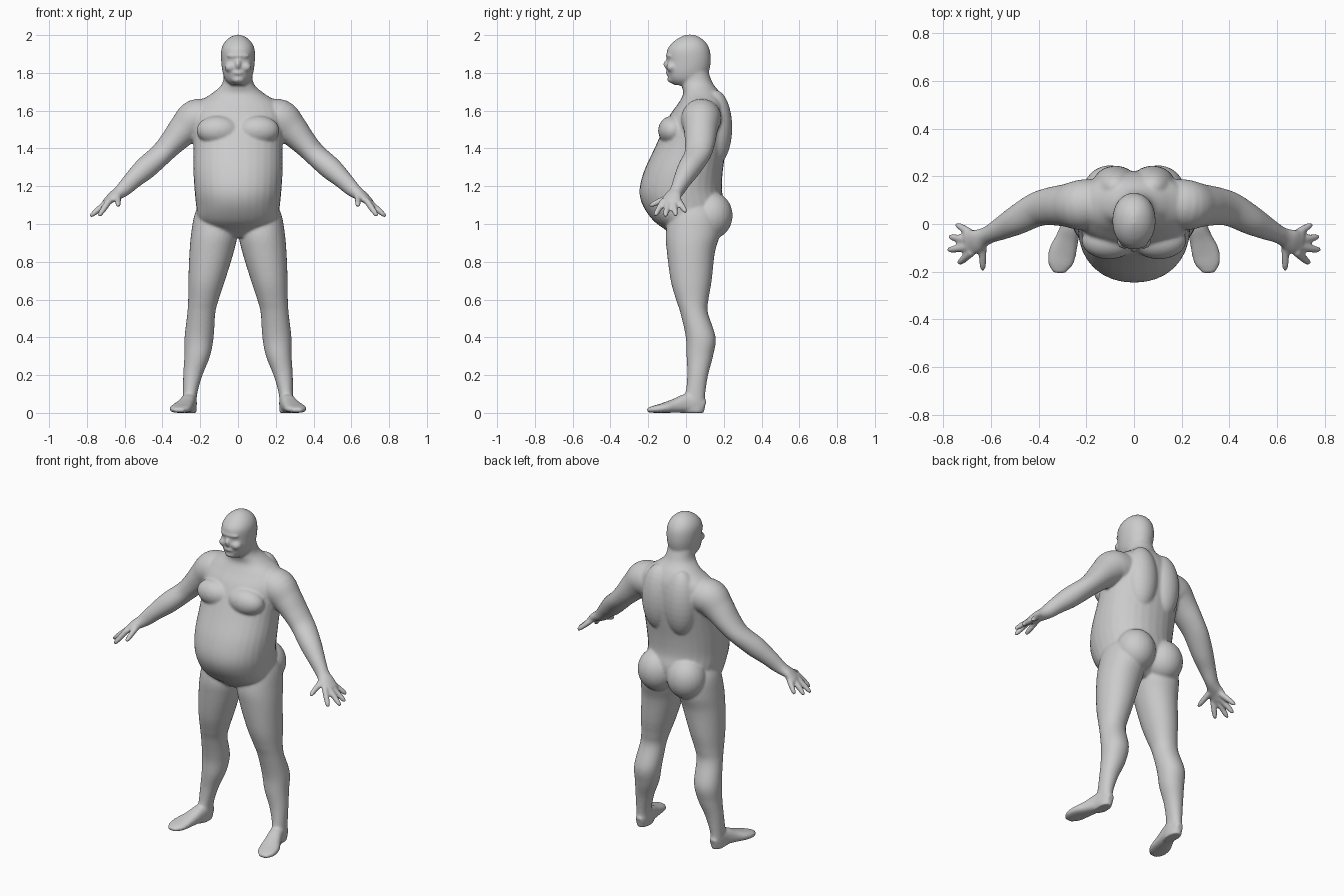
import bpy, bmesh
from math import sin, cos, tau, copysign
from mathutils import Vector, Matrix

bm = bmesh.new()


def smooth_rows(rows, steps=5):
    """Catmull-Rom interpolation through rows of numbers."""
    out = []
    for i in range(len(rows) - 1):
        p0, p1, p2 = rows[max(i - 1, 0)], rows[i], rows[i + 1]
        p3 = rows[min(i + 2, len(rows) - 1)]
        for k in range(steps):
            t = k / steps
            out.append([0.5 * (2 * b + (c - a) * t + (2 * a - 5 * b + 4 * c - d) * t * t
                               + (3 * b - a - 3 * c + d) * t ** 3)
                        for a, b, c, d in zip(p0, p1, p2, p3)])
    return out + [list(rows[-1])]


def loft(rows, side=1, upright=False, power=2.0, n=32):
    """Closed tube through rows (x, y, z, half width, half depth)."""
    rows = smooth_rows(rows)
    pts = [Vector(r[:3]) for r in rows]
    rings = []
    for i, r in enumerate(rows):
        u, v = Vector((1, 0, 0)), Vector((0, 1, 0))
        if not upright:
            t = (pts[min(i + 1, len(pts) - 1)] - pts[max(i - 1, 0)]).normalized()
            u = Vector((0, 0, 1)).cross(t).normalized()
            v = t.cross(u)
        ring = []
        for k in range(n):
            c, s = cos(tau * k / n), sin(tau * k / n)
            c = copysign(abs(c) ** (2 / power), c)
            s = copysign(abs(s) ** (2 / power), s)
            p = pts[i] + u * (r[3] * c) + v * (r[4] * s)
            ring.append(bm.verts.new((p.x * side, p.y, p.z)))
        rings.append(ring)
    for a, b in zip(rings, rings[1:]):
        for k in range(n):
            bm.faces.new((a[k], a[(k + 1) % n], b[(k + 1) % n], b[k]))
    bm.faces.new(rings[0])
    bm.faces.new(rings[-1])


def column(rows, side=1, power=2.0):
    """Upright loft from rows (z, centre x, half width, front y, back y)."""
    loft([(x, (f + b) / 2, z, w, (b - f) / 2) for z, x, w, f, b in rows],
         side, True, power)


def ball(centre, radii):
    m = Matrix.Translation(centre) @ Matrix.Diagonal((*radii, 1))
    bmesh.ops.create_uvsphere(bm, u_segments=24, v_segments=16, radius=1, matrix=m)


# torso and neck
column([(.93, 0, .09, -.06, .10), (.97, 0, .16, -.11, .15), (1.02, 0, .21, -.175, .19),
        (1.10, 0, .222, -.23, .205), (1.18, 0, .23, -.246, .19), (1.28, 0, .236, -.222, .195),
        (1.40, 0, .236, -.167, .212), (1.50, 0, .242, -.122, .222), (1.58, 0, .245, -.083, .22),
        (1.64, 0, .215, -.04, .21), (1.69, 0, .14, -.015, .185), (1.74, 0, .085, -.025, .145),
        (1.80, 0, .075, -.03, .12)], power=2.15)

# head
column([(1.735, 0, .035, -.06, .03), (1.76, 0, .066, -.087, .10), (1.80, 0, .081, -.1, .12),
        (1.86, 0, .089, -.1, .131), (1.92, 0, .089, -.1, .126), (1.96, 0, .073, -.072, .106),
        (1.987, 0, .045, -.035, .075), (2.002, 0, .012, 0, .04)], power=2.1)
ball((0, -.1, 1.845), (.016, .02, .026))      # nose
ball((0, -.086, 1.89), (.058, .021, .014))    # brow
ball((0, -.094, 1.8), (.03, .014, .011))      # lips
ball((0, -.075, 1.765), (.035, .024, .02))    # chin

for s in (1, -1):
    # chest, shoulder blade, buttock, cheek
    ball((.105 * s, -.07, 1.495), (.115, .078, .078))
    ball((.078 * s, .155, 1.51), (.1, .09, .2))
    ball((.1 * s, .135, 1.045), (.115, .112, .125))
    ball((.04 * s, -.075, 1.83), (.032, .03, .026))
    # leg
    column([(1.13, .13, .06, -.05, .10), (1.05, .13, .10, -.085, .17),
            (.95, .126, .122, -.107, .18), (.85, .14, .117, -.101, .153),
            (.70, .166, .097, -.081, .136), (.60, .183, .081, -.053, .119),
            (.53, .194, .074, -.03, .116), (.40, .206, .077, -.001, .157),
            (.30, .216, .068, .003, .143), (.20, .239, .051, .007, .117),
            (.10, .254, .038, -.004, .102), (.03, .256, .038, -.03, .1),
            (0, .256, .036, -.03, .095)], s, 2.1)
    # foot
    loft([(.255, .1, .035, .022, .03), (.256, .05, .05, .038, .05), (.263, 0, .05, .041, .05),
          (.28, -.06, .037, .048, .037), (.30, -.12, .026, .058, .026),
          (.31, -.17, .019, .051, .019), (.312, -.206, .014, .024, .011)], s, power=2.5)
    # arm and palm
    loft([(.14, .09, 1.56, .10, .095), (.22, .08, 1.555, .106, .105),
          (.285, .078, 1.50, .09, .086), (.35, .074, 1.43, .08, .068),
          (.41, .06, 1.367, .072, .059), (.49, .017, 1.295, .062, .06),
          (.55, -.015, 1.24, .05, .05), (.60, -.04, 1.19, .039, .042),
          (.63, -.055, 1.165, .039, .034), (.665, -.072, 1.142, .05, .026),
          (.70, -.083, 1.112, .05, .018)], s)
    # fingers and thumb
    for base, tip in (((.675, -.045, 1.13), (.747, 0, 1.062)),
                      ((.69, -.068, 1.12), (.777, -.053, 1.043)),
                      ((.69, -.095, 1.12), (.782, -.109, 1.04)),
                      ((.68, -.118, 1.125), (.737, -.166, 1.042)),
                      ((.635, -.075, 1.15), (.635, -.195, 1.095))):
        a, b = Vector(base), Vector(tip)
        loft([(*a.lerp(b, f), r, r) for f, r in
              ((0, .018), (.5, .017), (.85, .014), (1, .008))], s, n=12)

bmesh.ops.recalc_face_normals(bm, faces=bm.faces[:])
mesh = bpy.data.meshes.new("body")
bm.to_mesh(mesh)
bm.free()
body = bpy.data.objects.new("body", mesh)
bpy.context.collection.objects.link(body)

# fuse the parts into one smooth skin
fuse = body.modifiers.new("fuse", 'REMESH')
fuse.mode = 'VOXEL'
fuse.voxel_size = .007
fuse.use_smooth_shade = True
relax = body.modifiers.new("relax", 'SMOOTH')
relax.factor = .5
relax.iterations = 9
